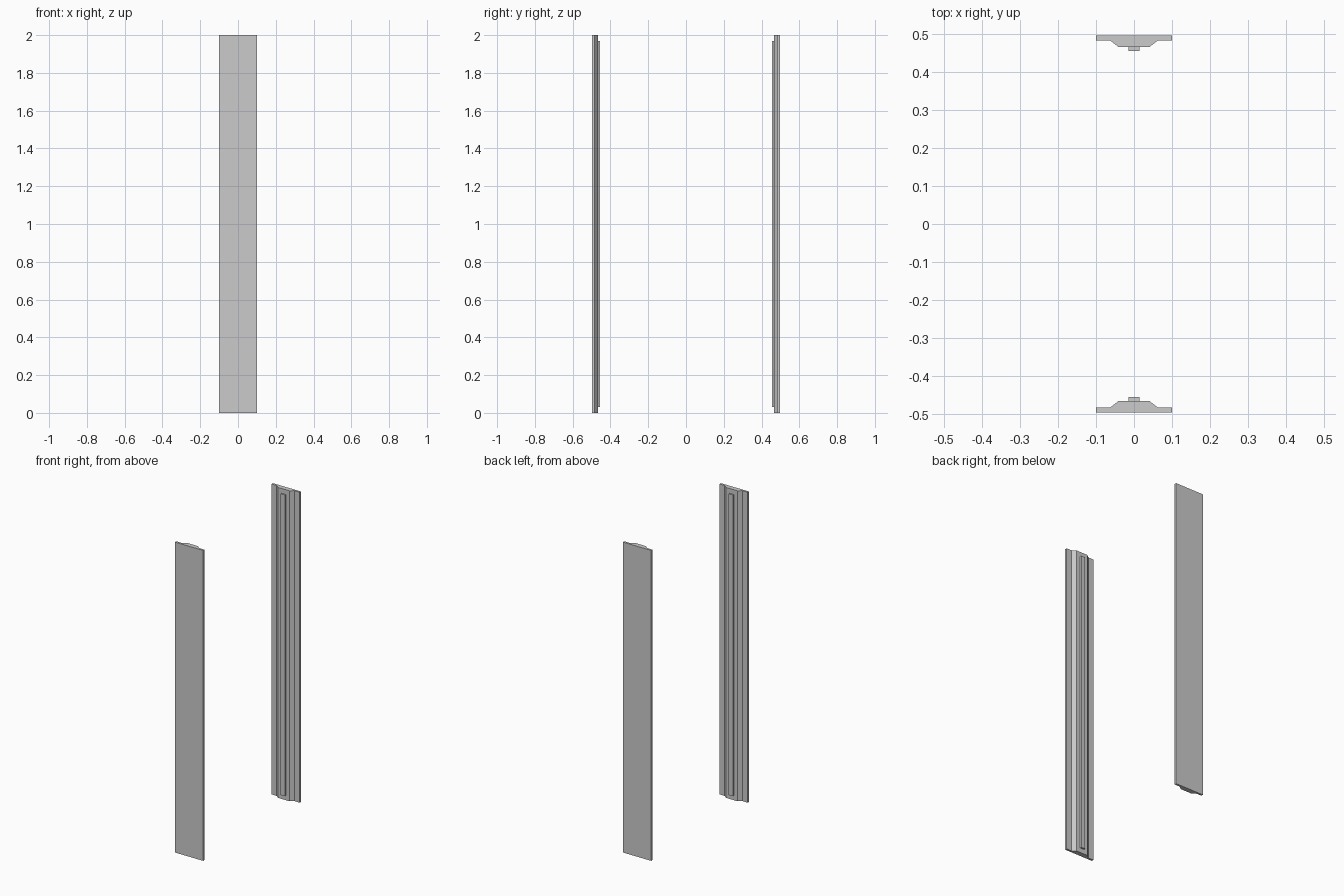
import bpy, bmesh
from mathutils import Vector

if "Cube" in bpy.data.objects:
    bpy.data.objects.remove(bpy.data.objects["Cube"])

# depth stations measured from the centre plane outwards
OUTER, FLANGE, RIDGE, STRIP = 0.4975, 0.484, 0.466, 0.4555
HEIGHT = 2.0


def extrude_profile(name, points, z0, z1):
    """Closed (x, y) profile extruded vertically from z0 to z1."""
    bm = bmesh.new()
    face = bm.faces.new([bm.verts.new((x, y, z0)) for x, y in points])
    ext = bmesh.ops.extrude_face_region(bm, geom=[face])
    verts = [g for g in ext["geom"] if isinstance(g, bmesh.types.BMVert)]
    bmesh.ops.translate(bm, verts=verts, vec=Vector((0, 0, z1 - z0)))
    bmesh.ops.recalc_face_normals(bm, faces=bm.faces)
    mesh = bpy.data.meshes.new(name)
    bm.to_mesh(mesh)
    bm.free()
    obj = bpy.data.objects.new(name, mesh)
    bpy.context.collection.objects.link(obj)
    return obj


def symmetric(half, side):
    """Mirror a half profile across x = 0 and place it on the given y side."""
    full = half + [(-x, y) for x, y in reversed(half)]
    return [(x, y * side) for x, y in full]


for label, side in (("front", -1), ("back", 1)):
    # flat-backed door post with a tapered raised ridge
    panel = [(0.1, OUTER), (0.1, FLANGE), (0.063, FLANGE), (0.04, RIDGE)]
    extrude_profile(label + "_panel", symmetric(panel, side), 0, HEIGHT)

    # narrow strip along the inner face, stopping short of both ends
    strip = [(0.0145, RIDGE + 0.002), (0.0145, STRIP)]
    extrude_profile(label + "_strip", symmetric(strip, side), 0.03, HEIGHT - 0.03)
